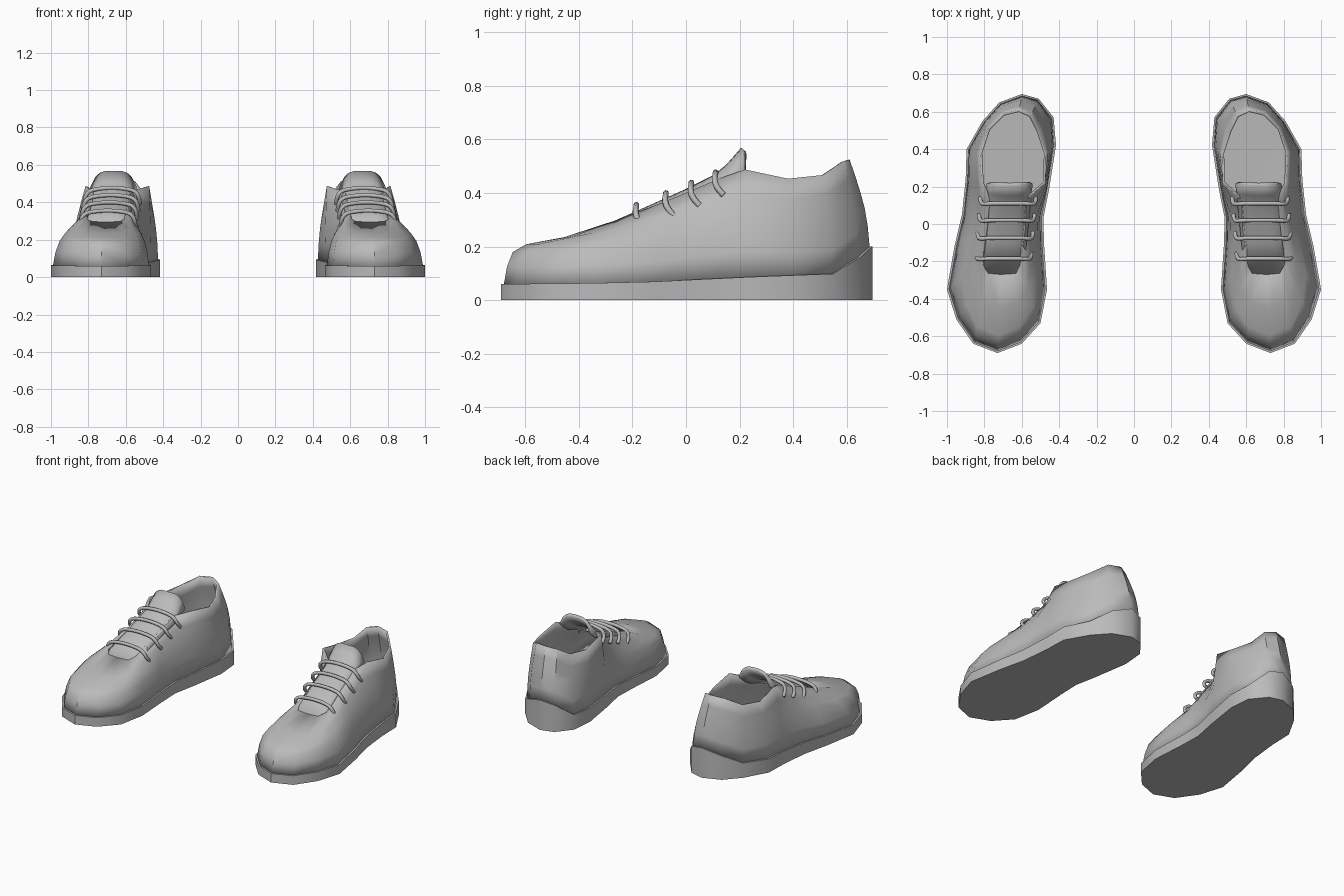
import bpy
import bmesh
from mathutils import Vector

if "Cube" in bpy.data.objects:
    bpy.data.objects.remove(bpy.data.objects["Cube"], do_unlink=True)

grey = bpy.data.materials.new("plain_grey")
grey.use_nodes = True
grey.diffuse_color = (0.5, 0.5, 0.5, 1)
grey.node_tree.nodes["Principled BSDF"].inputs["Base Color"].default_value = (0.5, 0.5, 0.5, 1)

# Sole outline point paired with the opening rim point (plan view, toe first, outer side first)
PLAN = [
    (.73, -.69, .71, -.27), (.86, -.64, .78, -.265), (.95, -.51, .81, -.22),
    (1.0, -.35, .805, -.13), (.96, -.12, .79, -.02), (.92, .05, .775, .13),
    (.90, .24, .815, .22), (.895, .40, .823, .38), (.81, .55, .78, .51),
    (.72, .65, .70, .59), (.60, .695, .615, .61), (.51, .67, .55, .58),
    (.43, .57, .51, .5), (.417, .42, .47, .38), (.455, .18, .475, .22),
    (.485, .03, .575, .13), (.48, -.12, .585, -.02), (.465, -.35, .60, -.13),
    (.50, -.53, .605, -.22), (.60, -.64, .63, -.265)]
OUTLINE = [Vector(p[:2]) for p in PLAN]
RIM = [Vector(p[2:]) for p in PLAN]

# Side profiles as (y, z)
RIM_Z = [(-.27, .295), (-.2, .32), (0, .40), (.21, .49), (.3, .465), (.4, .45), (.5, .46), (.6, .525)]
SOLE_Z = [(-.7, .06), (-.2, .065), (.2, .085), (.59, .10), (.69, .2)]
TONGUE_Z = [(-.28, .29), (-.1, .37), (0, .415), (.1, .465), (.15, .505), (.205, .568)]

# Wall shape between sole and rim as (inward, upward) fractions
TOE_WALL = [(0, 0), (.03, .3), (.08, .52), (.2, .64), (.55, .75), (1, 1)]
BACK_WALL = [(0, 0), (.1, .25), (.25, .45), (.45, .62), (.7, .8), (1, 1)]


def lookup(profile, y):
    """Straight-line interpolation along a profile."""
    if y <= profile[0][0]:
        return profile[0][1]
    for (a, za), (b, zb) in zip(profile, profile[1:]):
        if y <= b:
            return za + (zb - za) * (y - a) / (b - a)
    return profile[-1][1]


def inset(ring, distance):
    """Move a closed plan ring inwards along its normals."""
    result = []
    for i, p in enumerate(ring):
        t = (ring[(i + 1) % len(ring)] - ring[i - 1]).normalized()
        result.append(p + Vector((-t.y, t.x)) * distance)
    return result


def finish(obj, angle=0.7):
    obj.data.materials.append(grey)
    bpy.ops.object.select_all(action="DESELECT")
    obj.select_set(True)
    bpy.context.view_layer.objects.active = obj
    if obj.type == "MESH":
        bpy.ops.object.shade_smooth_by_angle(angle=angle)


def loft(name, rows, side, closed=True, caps=False, thickness=0):
    """Skin rows of points; side is 1 for left and -1 for right."""
    bm = bmesh.new()
    grid = [[bm.verts.new((x * side, y, z)) for x, y, z in row] for row in rows]
    n = len(rows[0])
    for low, high in zip(grid, grid[1:]):
        for i in range(n if closed else n - 1):
            j = (i + 1) % n
            bm.faces.new((low[i], low[j], high[j], high[i]))
    if caps:
        bm.faces.new(grid[0][::-1])
        bm.faces.new(grid[-1])
    if side < 0:
        bmesh.ops.reverse_faces(bm, faces=bm.faces[:])
    mesh = bpy.data.meshes.new(name)
    bm.to_mesh(mesh)
    bm.free()
    obj = bpy.data.objects.new(name, mesh)
    bpy.context.collection.objects.link(obj)
    finish(obj)
    if thickness:
        solid = obj.modifiers.new("thickness", "SOLIDIFY")
        solid.thickness = thickness
        solid.offset = -1
    return obj


def build_sole(prefix, side):
    def heights(ring, top):
        return [(p.x, p.y, min(top, lookup(SOLE_Z, q.y))) for p, q in zip(ring, OUTLINE)]
    rows = [heights(OUTLINE, 0), heights(OUTLINE, 1),
            heights(inset(OUTLINE, .02), 1), heights(inset(OUTLINE, .04), .1)]
    loft(prefix + "sole", rows, side, caps=True)


def build_upper(prefix, side):
    base = inset(OUTLINE, .01)
    rows = []
    for toe, back in zip(TOE_WALL, BACK_WALL):
        row = []
        for b, t, edge in zip(base, RIM, OUTLINE):
            k = max(0, min(1, (edge.y + .7) / .5))
            inward = toe[0] + (back[0] - toe[0]) * k
            upward = toe[1] + (back[1] - toe[1]) * k
            p = b.lerp(t, inward)
            low = lookup(SOLE_Z, edge.y) - .005
            row.append((p.x, p.y, low + (lookup(RIM_Z, t.y) - low) * upward))
        rows.append(row)
    loft(prefix + "upper", rows, side, thickness=.012)


def centre_x(y):
    return .682 - .08 * y


def build_tongue(prefix, side):
    rows = []
    for y, z in TONGUE_Z:
        f = (y + .28) / .485
        width = .112 + .012 * f
        drop = .025 + .06 * f ** 3
        us = [i / 5 for i in range(-5, 6)]
        rows.append([(centre_x(y) + u * width, y + .01 * f * abs(u), z - drop * abs(u) ** 4) for u in us])
    loft(prefix + "tongue", rows, side, closed=False, thickness=.02)


def build_lace(name, y, side):
    """One bar across the tongue with its ends tucked down the sides."""
    z = lookup(RIM_Z, y)
    half = [(.148, .03, -.055), (.147, .005, -.03), (.132, -.005, .005), (.1, 0, .022)]
    path = [(-a, b, c) for a, b, c in half] + [(0, 0, .032)] + half[::-1]
    curve = bpy.data.curves.new(name, "CURVE")
    curve.dimensions = "3D"
    curve.bevel_depth = .011
    curve.bevel_resolution = 2
    curve.resolution_u = 4
    curve.use_fill_caps = True
    spline = curve.splines.new("NURBS")
    spline.points.add(len(path) - 1)
    spline.use_endpoint_u = True
    spline.order_u = 3
    for point, (a, b, c) in zip(spline.points, path):
        point.co = ((centre_x(y) + a) * side, y + b, z + c, 1)
    obj = bpy.data.objects.new(name, curve)
    bpy.context.collection.objects.link(obj)
    finish(obj)


# A mirrored pair
for prefix, side in (("left_", 1), ("right_", -1)):
    build_sole(prefix, side)
    build_upper(prefix, side)
    build_tongue(prefix, side)
    for number, y in enumerate((-.185, -.075, .02, .11), 1):
        build_lace(f"{prefix}lace_{number}", y, side)
